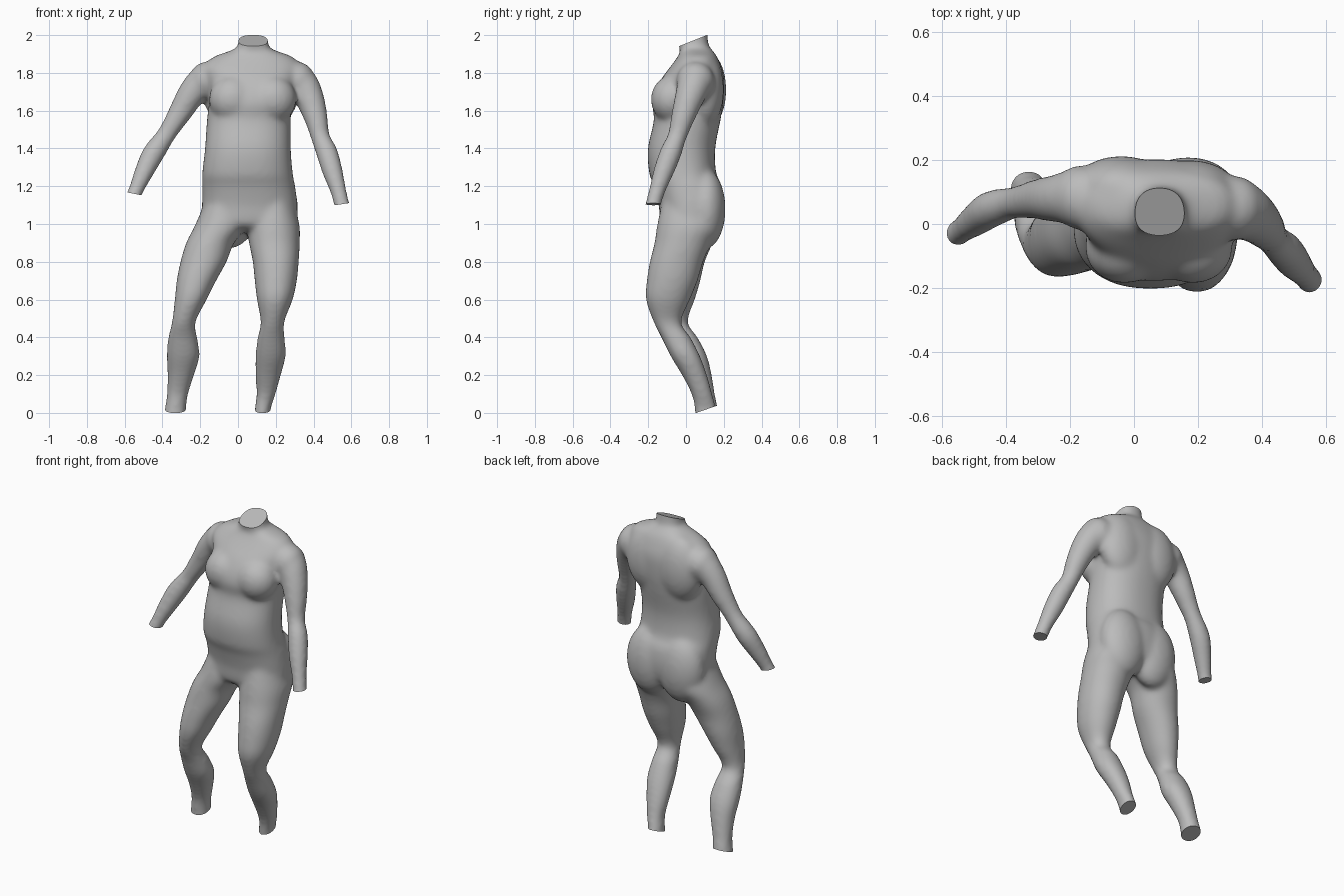
import bpy, bmesh, math
from mathutils import Vector, Matrix

old = bpy.data.objects.get("Cube")
if old:
    bpy.data.objects.remove(old)

SIDES = 32


def resample(rows, steps=5):
    """Smooth a short list of sections with Catmull-Rom interpolation."""
    rows = [Vector(r) for r in rows]
    padded = [rows[0]] + rows + [rows[-1]]
    result = []
    for a, b, c, d in zip(padded, padded[1:], padded[2:], padded[3:]):
        for i in range(steps):
            t = i / steps
            result.append(b + (c - a) * (t / 2)
                          + (a * 2 - b * 5 + c * 4 - d) * (t * t / 2)
                          + (b * 3 - a - c * 3 + d) * (t ** 3 / 2))
    return result + [rows[-1]]


def skin(bm, rings):
    """Bridge rings of points into a closed tube."""
    loops = [[bm.verts.new(p) for p in ring] for ring in rings]
    for low, high in zip(loops, loops[1:]):
        for i in range(SIDES):
            j = (i + 1) % SIDES
            bm.faces.new((low[i], low[j], high[j], high[i]))
    bm.faces.new(loops[0][::-1])
    bm.faces.new(loops[-1])


def angles():
    return [math.tau * i / SIDES for i in range(SIDES)]


def squash(value, power):
    return math.copysign(abs(value) ** power, value)


def level_loft(bm, rows, power):
    """Loft level rounded sections: height, left and right edge, front and back edge."""
    rings = []
    for z, x0, x1, y0, y1 in resample(rows):
        rings.append([((x0 + x1) / 2 + (x1 - x0) / 2 * squash(math.cos(a), power),
                       (y0 + y1) / 2 + (y1 - y0) / 2 * squash(math.sin(a), power), z)
                      for a in angles()])
    skin(bm, rings)


def limb(bm, rows):
    """Sweep a round section along a path: centre and radius."""
    rows = resample(rows)
    centres = [r.to_3d() for r in rows]
    rings = []
    for i, row in enumerate(rows):
        along = centres[min(i + 1, len(rows) - 1)] - centres[max(i - 1, 0)]
        side = along.cross(Vector((0, 1, 0))).normalized()
        depth = along.cross(side).normalized()
        rings.append([centres[i] + (side * math.cos(a) + depth * math.sin(a)) * row[3]
                      for a in angles()])
    skin(bm, rings)


def bulge(bm, centre, size):
    """Add a soft ellipsoid."""
    place = Matrix.Translation(centre) @ Matrix.Diagonal((*size, 1))
    bmesh.ops.create_uvsphere(bm, u_segments=24, v_segments=16, radius=1, matrix=place)


def cut(bm, point, normal, belongs):
    """Slice the end off a part and cap it flat."""
    faces = [f for f in bm.faces if belongs(f.calc_center_median())]
    edges = {e for f in faces for e in f.edges}
    verts = {v for f in faces for v in f.verts}
    bmesh.ops.bisect_plane(bm, geom=[*verts, *edges, *faces], plane_co=point,
                           plane_no=normal, clear_outer=True)
    bmesh.ops.holes_fill(bm, edges=[e for e in bm.edges if e.is_boundary], sides=0)


bm = bmesh.new()

# Torso, from the crotch up to the neck
level_loft(bm, [
    (.96, -.11, .25, -.07, .13),
    (1.0, -.2, .31, -.13, .18),
    (1.1, -.19, .315, -.145, .2),
    (1.2, -.19, .303, -.17, .19),
    (1.27, -.19, .29, -.195, .16),
    (1.4, -.175, .28, -.202, .155),
    (1.55, -.165, .28, -.17, .183),
    (1.63, -.155, .285, -.18, .196),
    (1.7, -.15, .295, -.165, .202),
    (1.77, -.165, .315, -.13, .202),
    (1.83, -.185, .33, -.085, .187),
    (1.885, -.13, .29, -.045, .165),
    (1.92, -.035, .195, -.03, .14),
    (1.95, 0, .16, -.04, .12),
    (2.06, 0, .16, -.045, .11)], .88)

# Chest, shoulder blades, seat
for x in (-.03, .185):
    bulge(bm, (x, -.075, 1.66), (.125, .112, .125))
    bulge(bm, (x - .01, .115 - x * .06, 1.71), (.15, .097, .2))
    bulge(bm, (x - .015, .105, 1.08), (.15, .105, .21))

# Shoulder caps
bulge(bm, (-.165, .083, 1.76), (.095, .102, .1))
bulge(bm, (.315, .05, 1.755), (.095, .102, .105))

# Right leg
level_loft(bm, [
    (1.15, -.16, .03, -.11, .16),
    (1.0, -.225, .05, -.137, .188),
    (.9, -.275, -.02, -.145, .143),
    (.8, -.305, -.06, -.155, .1),
    (.7, -.325, -.115, -.165, .077),
    (.6, -.335, -.165, -.165, .048),
    (.48, -.35, -.225, -.13, .01),
    (.4, -.37, -.215, -.09, .062),
    (.3, -.378, -.203, -.05, .112),
    (.2, -.373, -.232, 0, .137),
    (.1, -.377, -.263, .04, .153),
    (.02, -.388, -.275, .048, .17),
    (-.06, -.395, -.275, .05, .175)], .95)

# Left leg
level_loft(bm, [
    (1.15, .09, .28, -.12, .16),
    (1.0, .05, .325, -.152, .185),
    (.9, .058, .327, -.167, .135),
    (.8, .078, .322, -.192, .092),
    (.7, .088, .312, -.208, .062),
    (.6, .1, .29, -.213, .022),
    (.48, .12, .245, -.172, -.025),
    (.4, .103, .248, -.132, .025),
    (.3, .092, .253, -.082, .075),
    (.2, .092, .228, -.022, .112),
    (.1, .097, .2, .028, .14),
    (.02, .088, .174, .045, .162),
    (-.06, .08, .17, .05, .17)], .95)

# Right arm
limb(bm, [
    (-.12, .095, 1.78, .085), (-.185, .085, 1.75, .087), (-.245, .08, 1.69, .075),
    (-.3, .078, 1.6, .064), (-.35, .07, 1.52, .054), (-.385, .065, 1.465, .051),
    (-.45, .045, 1.37, .059), (-.5, .01, 1.27, .051), (-.54, -.02, 1.18, .041),
    (-.57, -.04, 1.11, .044)])

# Left arm
limb(bm, [
    (.28, .07, 1.78, .085), (.335, .045, 1.74, .09), (.381, .015, 1.66, .077),
    (.413, -.018, 1.56, .063), (.436, -.048, 1.46, .051), (.47, -.08, 1.38, .058),
    (.5, -.118, 1.28, .055), (.53, -.152, 1.18, .044), (.55, -.175, 1.1, .042),
    (.565, -.19, 1.04, .044)])

bmesh.ops.recalc_face_normals(bm, faces=bm.faces)
mesh = bpy.data.meshes.new("body")
bm.to_mesh(mesh)
bm.free()
body = bpy.data.objects.new("body", mesh)
bpy.context.scene.collection.objects.link(body)
bpy.context.view_layer.objects.active = body
body.select_set(True)

# Blend all parts into one soft skin
remesh = body.modifiers.new("blend", 'REMESH')
remesh.mode = 'VOXEL'
remesh.voxel_size = .012
soften = body.modifiers.new("soften", 'SMOOTH')
soften.factor = .5
soften.iterations = 20
for name in ("blend", "soften"):
    bpy.ops.object.modifier_apply(modifier=name)

# Flat cuts at the neck, ankles and wrists
bm = bmesh.new()
bm.from_mesh(body.data)
cut(bm, (.08, .035, 1.97), (0, -.4, 1), lambda c: c.z > 1.8)
cut(bm, (0, .055, 0), (0, .35, -1), lambda c: c.z < .3)
cut(bm, (-.55, -.02, 1.16), (-.2, 0, -1), lambda c: c.x < -.42)
cut(bm, (.55, -.175, 1.105), (.15, 0, -1), lambda c: c.x > .42)
bmesh.ops.recalc_face_normals(bm, faces=bm.faces)
bm.to_mesh(body.data)
bm.free()

# Plain grey skin
grey = bpy.data.materials.new("plain grey")
grey.use_nodes = True
colour = (.5, .5, .5, 1)
grey.diffuse_color = colour
grey.node_tree.nodes["Principled BSDF"].inputs["Base Color"].default_value = colour
body.data.materials.clear()
body.data.materials.append(grey)
bpy.ops.object.shade_smooth_by_angle(angle=math.radians(40))
